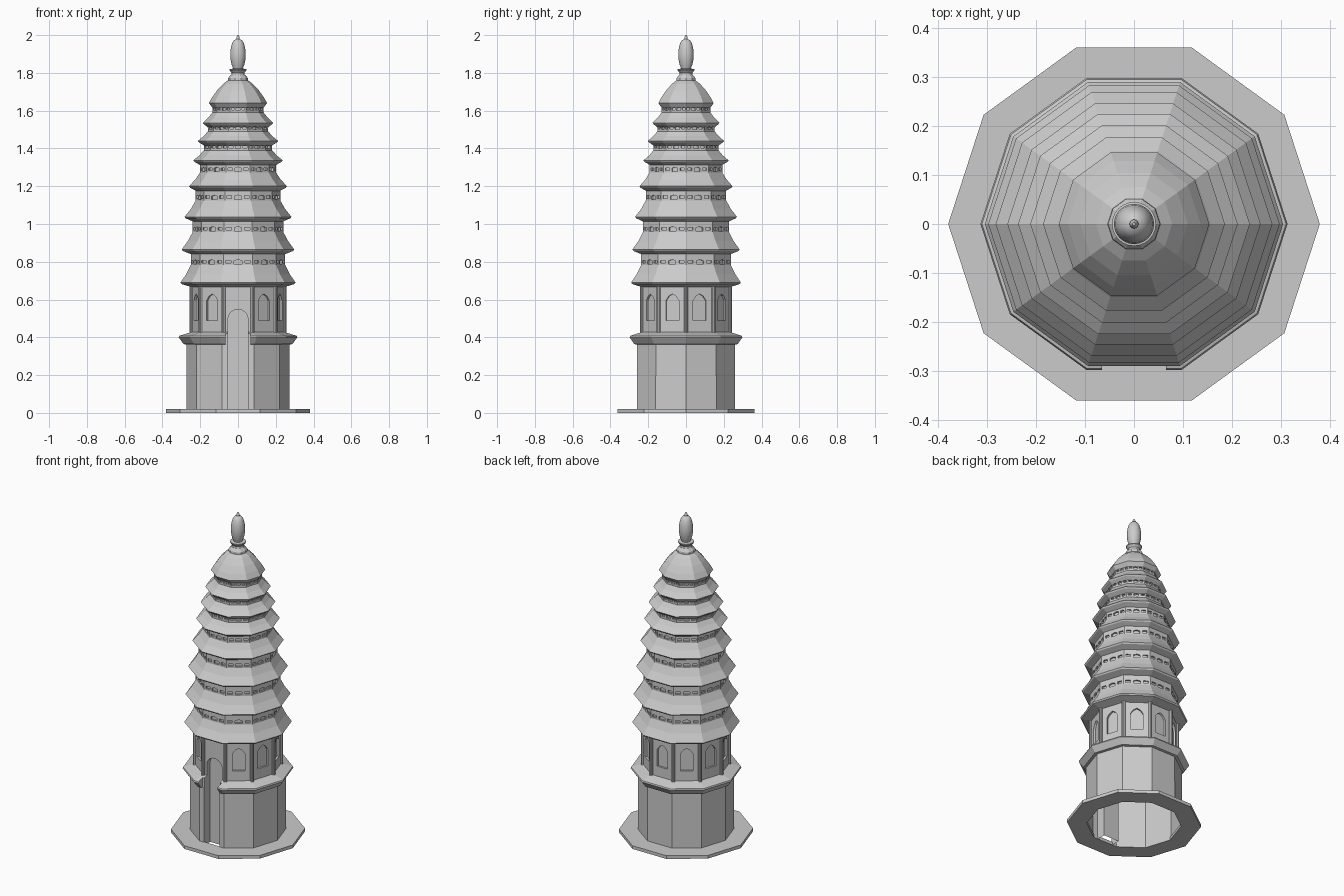
import bpy, bmesh, math

if "Cube" in bpy.data.objects:
    bpy.data.objects.remove(bpy.data.objects["Cube"])

N = 10
STEP = 2 * math.pi / N
COS = math.cos(STEP / 2)
FRONT = -math.pi / 2


def finish(bm, name):
    bmesh.ops.recalc_face_normals(bm, faces=bm.faces)
    me = bpy.data.meshes.new(name)
    bm.to_mesh(me)
    bm.free()
    ob = bpy.data.objects.new(name, me)
    bpy.context.collection.objects.link(ob)
    return ob


def lathe(name, profile, n=N, closed=False):
    """Spin (radius, z) points into an n-sided solid; closed joins last ring to first."""
    bm = bmesh.new()
    rings = [[bm.verts.new((r * math.cos(2 * math.pi * i / n), r * math.sin(2 * math.pi * i / n), z))
              for i in range(n)] for r, z in profile]
    pairs = list(zip(rings, rings[1:]))
    if closed:
        pairs.append((rings[-1], rings[0]))
    else:
        bm.faces.new(rings[0])
        bm.faces.new(rings[-1])
    for a, b in pairs:
        for i in range(n):
            j = (i + 1) % n
            bm.faces.new((a[i], a[j], b[j], b[i]))
    return finish(bm, name)


def prism(bm, outline, ang, r_in, r_out):
    """Extrude a (sideways, z) outline radially between two distances."""
    c, s = math.cos(ang), math.sin(ang)
    a, b = [[bm.verts.new((r * c - u * s, r * s + u * c, z)) for u, z in outline] for r in (r_in, r_out)]
    bm.faces.new(a)
    bm.faces.new(b)
    for i in range(len(a)):
        j = (i + 1) % len(a)
        bm.faces.new((a[i], a[j], b[j], b[i]))


def rect(u, w, z0, z1):
    return [(u - w / 2, z0), (u + w / 2, z0), (u + w / 2, z1), (u - w / 2, z1)]


def arch(hw, z0, spring, rise, n=8):
    return [(-hw, z0), (hw, z0)] + [(hw * math.cos(math.pi * i / n), spring + rise * math.sin(math.pi * i / n))
                                    for i in range(n + 1)]


def cut(target, bm, name):
    cutter = finish(bm, name)
    cutter.hide_render = True
    mod = target.modifiers.new(name, 'BOOLEAN')
    mod.operation = 'DIFFERENCE'
    mod.solver = 'EXACT'
    mod.object = cutter
    bpy.context.view_layer.objects.active = target
    bpy.ops.object.modifier_apply(modifier=name)
    bpy.data.objects.remove(cutter, do_unlink=True)


# Base slab with an open centre
lathe("base_slab", [(0.268, 0), (0.38, 0), (0.38, 0.02), (0.268, 0.02)], closed=True)

# Tower: (eave radius, eave height, wall radius above it, niche height)
tiers = [(0.305, 0.690, 0.250, 0.800), (0.298, 0.865, 0.240, 0.975), (0.283, 1.038, 0.224, 1.142),
         (0.259, 1.200, 0.202, 1.290), (0.237, 1.337, 0.181, 1.408), (0.212, 1.440, 0.160, 1.508),
         (0.186, 1.536, 0.136, 1.608)]
profile = [(0.273, 0), (0.272, 0.362), (0.288, 0.364), (0.314, 0.400), (0.311, 0.408), (0.245, 0.428)]
wall = 0.245
for re, ze, rw, zn in tiers + [(0.154, 1.640, None, None)]:
    profile += [(wall, ze - 0.024), (re - 0.006, ze - 0.008), (re, ze)]
    if rw:
        top = zn - 0.018
        profile += [(rw + (re - rw) * 0.42, ze + (top - ze) * 0.5), (rw, top)]
        wall = rw
# Domed top roof and collar
profile += [(0.136, 1.672), (0.110, 1.708), (0.078, 1.742), (0.054, 1.760), (0.053, 1.772), (0.038, 1.790)]
tower = lathe("tower", profile)

# Blind windows and rows of small niches
bm = bmesh.new()
for k in range(N):
    ang = FRONT + k * STEP
    if k:
        ap = 0.245 * COS
        prism(bm, [(-0.036, 0.49), (0.036, 0.49), (0.036, 0.595), (0.02, 0.618), (0, 0.63), (-0.02, 0.618),
                   (-0.036, 0.595)], ang, ap - 0.012, ap + 0.01)
    for re, ze, rw, zn in tiers:
        ap, half, h = rw * COS, rw * math.sin(STEP / 2), 0.008 if rw < 0.19 else 0.011
        w = half * 0.26
        prism(bm, [(-w, zn - h), (w, zn - h), (w, zn + h * 0.5), (0, zn + h), (-w, zn + h * 0.5)],
              ang, ap - 0.01, ap + 0.008)
        for s in (-1, 1):
            prism(bm, rect(s * half * 0.66, half * 0.36, zn - h * 0.7, zn + h * 0.7), ang, ap - 0.01, ap + 0.008)
cut(tower, bm, "niche_cutter")

# Gap in the ledge, then the arched doorway
bm = bmesh.new()
prism(bm, rect(0, 0.13, 0.358, 0.45), FRONT, 0.256, 0.4)
cut(tower, bm, "ledge_cutter")
bm = bmesh.new()
prism(bm, arch(0.053, -0.05, 0.495, 0.053, 12), FRONT, 0.20, 0.4)
cut(tower, bm, "door_cutter")

# Open the underside of the hollow tower
bm = bmesh.new()
bm.from_mesh(tower.data)
bmesh.ops.delete(bm, geom=[f for f in bm.faces if all(v.co.z < 0.001 for v in f.verts)], context='FACES')
bm.to_mesh(tower.data)
bm.free()

# Corner columns of the main storey
for k in range(N):
    a = k * STEP
    bpy.ops.mesh.primitive_cylinder_add(vertices=10, radius=0.011, depth=0.27,
                                        location=(0.245 * math.cos(a), 0.245 * math.sin(a), 0.55))
    bpy.context.object.name = "corner_column"

# Finial
finial = lathe("finial", [(0.036, 1.785), (0.034, 1.80), (0.045, 1.814), (0.045, 1.82), (0.026, 1.823), (0.034, 1.845),
                          (0.040, 1.875), (0.041, 1.90), (0.038, 1.93), (0.031, 1.958), (0.020, 1.974),
                          (0.009, 1.979), (0.009, 1.988), (0.003, 2.0)], n=24)
bpy.ops.object.select_all(action='DESELECT')
finial.select_set(True)
bpy.context.view_layer.objects.active = finial
bpy.ops.object.shade_smooth_by_angle(angle=math.radians(35))
